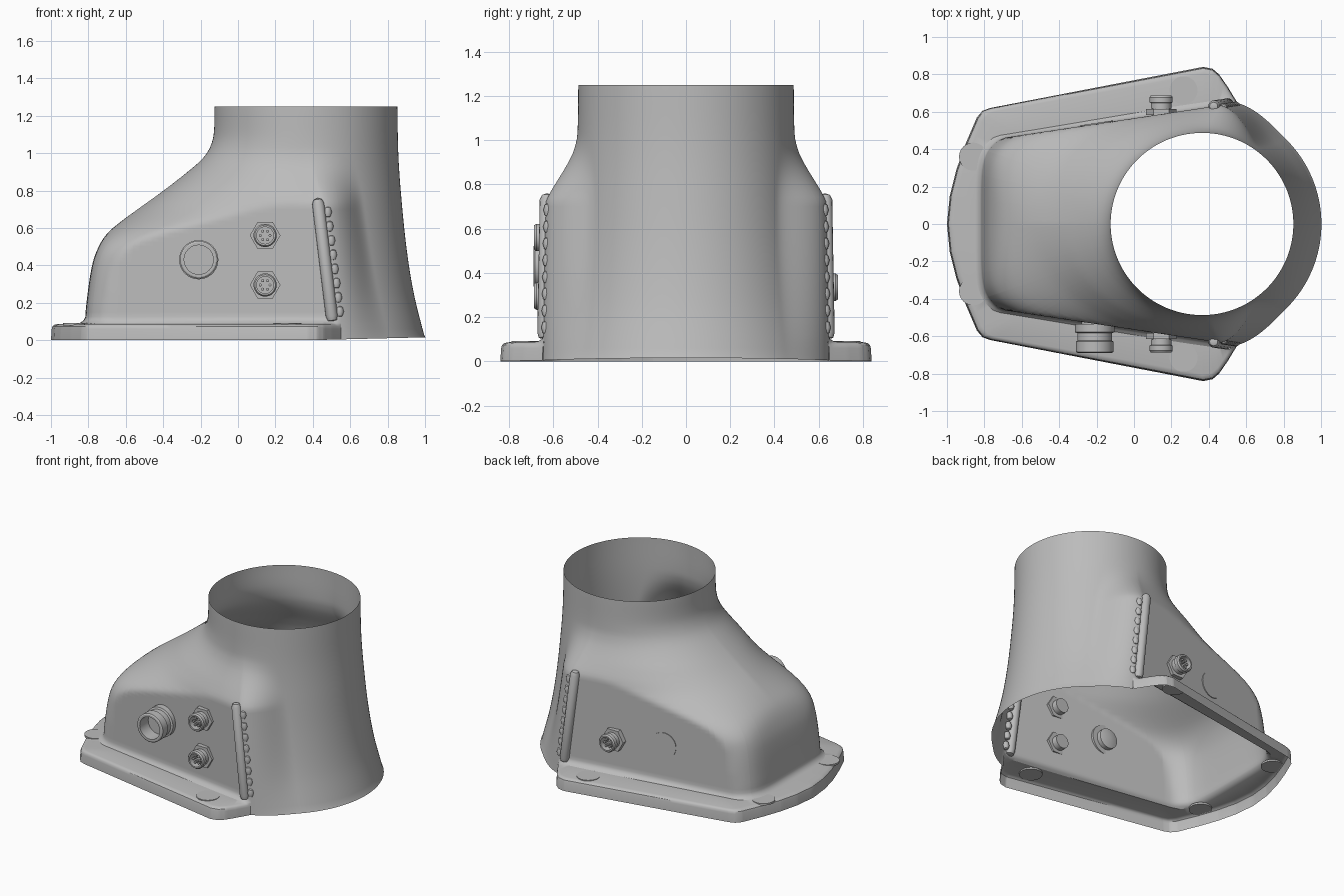
import bpy, bmesh, math
from mathutils import Vector

if "Cube" in bpy.data.objects:
    bpy.data.objects.remove(bpy.data.objects["Cube"])

gray = bpy.data.materials.new("cast gray")
gray.use_nodes = True
gray.diffuse_color = (0.5, 0.5, 0.5, 1)
gray.node_tree.nodes["Principled BSDF"].inputs["Base Color"].default_value = (0.5, 0.5, 0.5, 1)

CX = 0.365      # neck axis
WALL = 0.62     # side wall distance at the neck axis
SLOPE = 0.15    # side wall taper
TIP = math.radians(74)  # where the flange meets the neck


def finish(name, bm, recalc=True, angle=32):
    if recalc:
        bmesh.ops.recalc_face_normals(bm, faces=bm.faces)
    mesh = bpy.data.meshes.new(name)
    bm.to_mesh(mesh)
    bm.free()
    obj = bpy.data.objects.new(name, mesh)
    bpy.context.collection.objects.link(obj)
    mesh.materials.append(gray)
    bpy.ops.object.select_all(action='DESELECT')
    obj.select_set(True)
    bpy.context.view_layer.objects.active = obj
    bpy.ops.object.shade_smooth_by_angle(angle=math.radians(angle))
    return obj


def curve(table, z):
    """Smooth interpolation through (z, value) pairs."""
    if z <= table[0][0]:
        return table[0][1]
    if z >= table[-1][0]:
        return table[-1][1]

    def tangent(i):
        a, b = table[max(i - 1, 0)], table[min(i + 1, len(table) - 1)]
        return (b[1] - a[1]) / (b[0] - a[0])
    i = max(k for k in range(len(table) - 1) if table[k][0] <= z)
    (z0, v0), (z1, v1) = table[i], table[i + 1]
    h = z1 - z0
    t = (z - z0) / h
    return ((2*t**3 - 3*t*t + 1) * v0 + (t**3 - 2*t*t + t) * h * tangent(i)
            + (3*t*t - 2*t**3) * v1 + (t**3 - t*t) * h * tangent(i + 1))


# Height tables for the housing cross-section
LEFT = [(0.08, -0.82), (0.2, -0.81), (0.4, -0.78), (0.5, -0.745), (0.57, -0.70), (0.62, -0.645),
        (0.7, -0.54), (0.8, -0.40), (0.9, -0.27), (0.97, -0.19), (1.03, -0.15), (1.1, -0.13), (1.25, -0.125)]
RIGHT = [(0, 0.637), (0.25, 0.575), (0.5, 0.535), (0.8, 0.505), (1.0, 0.492), (1.25, 0.487)]
SIDE = [(0, 0.66), (0.55, 0.66), (0.65, 0.64), (0.74, 0.615), (0.8, 0.585), (0.85, 0.557),
        (0.9, 0.53), (0.95, 0.508), (1.02, 0.492), (1.25, 0.487)]
TAPER = [(0, SLOPE), (0.68, SLOPE), (0.85, 0.08), (1.05, 0), (1.25, 0)]
POWER = [(0, 9), (0.45, 8), (0.6, 4.2), (0.7, 2.8), (0.85, 2.3), (1.05, 2), (1.25, 2)]
EDGE = [(0, 74), (0.75, 82), (1.0, 88), (1.25, 90)]


def lobe(a, z):
    c, s = math.cos(a), math.sin(a)
    p = curve(POWER, z)
    side = max(0, s - curve(TAPER, z) * c) / curve(SIDE, z)
    end = max(0, -c) / (CX - curve(LEFT, z))
    r = (side ** p + end ** p) ** (-1 / p)
    flat = s - SLOPE * c
    return min(r, WALL / flat) if flat > 0.05 else r


def body_radius(a, z):
    edge = math.radians(curve(EDGE, z))
    if a >= edge:
        r = lobe(a, z)
        if z < 0.125 and a > TIP:   # fillet onto the flange
            r += 0.03 * ((0.125 - z) / 0.035) ** 2 * min(1, (a - TIP) * 12)
        return r
    t = max(0, 1 - (edge - a) / 0.5)
    t = t * t * (3 - 2 * t)
    neck = curve(RIGHT, z)
    return neck + (lobe(edge, z) - neck) * t


OUTLINE = [(0.57, 0.62), (0.50, 0.735), (0.455, 0.80), (0.42, 0.83), (0.37, 0.84), (-0.77, 0.62),
           (-0.81, 0.605), (-0.84, 0.57), (-0.9, 0.43), (-0.95, 0.29), (-0.985, 0.15), (-1.0, 0)]
OUT = [Vector((x - CX, y)) for x, y in OUTLINE]


def flange_radius(a):
    d = Vector((math.cos(a), math.sin(a)))
    for p, q in zip(OUT, OUT[1:]):
        if math.atan2(q.y, q.x) >= a - 1e-6:
            e = q - p
            return (p.x * e.y - p.y * e.x) / (d.x * e.y - d.y * e.x)
    return OUT[-1].length


# Housing: half of the thin shell, mirrored
angles = sorted({round(math.radians(i * 1.25), 5) for i in range(144)} | {TIP, math.pi}
                | {math.atan2(v.y, v.x) for v in OUT[1:-1]})
heights = [0, 0.03, 0.06, 0.09, 0.1, 0.11, 0.125] + [0.15 + 0.022 * i for i in range(51)]
bm = bmesh.new()


def ring(radius, z):
    row = []
    for a in angles:
        y = 0 if a in (0, math.pi) else radius(a) * math.sin(a)
        lift = 0.015 * max(0, math.cos(a)) if z == 0 else 0
        row.append(bm.verts.new((CX + radius(a) * math.cos(a), y, z + lift)))
    return row


def skin(lower, upper, keep):
    for i in range(len(angles) - 1):
        if keep(angles[i]):
            bm.faces.new((lower[i], lower[i + 1], upper[i + 1], upper[i]))


rows = [ring(lambda a, z=z: body_radius(a, z), z) for z in heights]
for z, low, high in zip(heights, rows, rows[1:]):
    skin(low, high, lambda a: z >= 0.09 or a < TIP - 1e-4)

# Flange: sheet top, rounded edge and thin outer wall
previous = rows[heights.index(0.09)]
for inset, z in ((0.035, 0.086), (0.018, 0.082), (0.008, 0.074), (0.004, 0.06), (0, 0)):
    row = ring(lambda a: max(flange_radius(a) - inset, body_radius(a, 0.09) + 0.002), z)
    skin(row, previous, lambda a: a >= TIP - 1e-4)
    previous = row
bmesh.ops.delete(bm, geom=[v for v in bm.verts if not v.link_faces], context='VERTS')
for f in bm.faces:
    f.normal_update()
housing = finish("housing", bm, recalc=False)
mirror = housing.modifiers.new("mirror", 'MIRROR')
mirror.use_axis = (False, True, False)
mirror.merge_threshold = 0.0005


def lathe(name, origin, axis, profile, segments=32):
    """Revolve (radius, distance) pairs about an axis."""
    bm = bmesh.new()
    verts = [bm.verts.new((r, 0, d)) for r, d in profile]
    edges = [bm.edges.new(pair) for pair in zip(verts, verts[1:])]
    bmesh.ops.spin(bm, geom=verts + edges, cent=(0, 0, 0), axis=(0, 0, 1),
                   angle=math.tau, steps=segments, use_duplicate=False)
    bmesh.ops.remove_doubles(bm, verts=bm.verts, dist=0.0003)
    obj = finish(name, bm)
    obj.location = origin
    obj.rotation_euler = Vector((0, 0, 1)).rotation_difference(Vector(axis)).to_euler()
    return obj


def on_wall(x, z, side):
    return Vector((x, side * (WALL + SLOPE * (x - CX)), z))


# Flange bolt pads
for i, (x, y) in enumerate([(-0.86, 0.36), (0.265, 0.715)]):
    for side, word in ((1, "left"), (-1, "right")):
        lathe(f"bolt_pad_{i + 1}_{word}", (x, side * y, 0.082), (0, 0, 1),
              [(0, -0.004), (0.075, -0.004), (0.075, 0.009), (0, 0.009)], 40)

# Large socket
lathe("large_socket", on_wall(-0.21, 0.43, -1), (0, -1, 0),
      [(0, -0.05), (0.07, -0.03), (0.07, 0), (0.105, 0), (0.105, 0.045), (0.092, 0.05), (0.092, 0.09),
       (0.1, 0.095), (0.1, 0.15), (0.092, 0.155), (0.078, 0.155), (0.078, 0.06), (0, 0.06)], 40)


# Small pin connectors with hexagonal nuts
def connector(name, x, z, side):
    base = on_wall(x, z, side)
    axis = (0, side, 0)
    lathe(name, base, axis, [(0, -0.045), (0.05, -0.045), (0.05, 0.03), (0.055, 0.03), (0.055, 0.06),
                             (0.062, 0.063), (0.062, 0.09), (0.055, 0.1), (0.045, 0.1), (0.045, 0.05), (0, 0.05)])
    lathe(name + "_nut", base, axis, [(0, -0.005), (0.082, -0.005), (0.082, 0.028), (0, 0.028)], 6)
    for k in range(6):
        t = k * math.tau / 6
        lathe(f"{name}_pin_{k + 1}", base + Vector((0.026 * math.cos(t), 0, 0.026 * math.sin(t))), axis,
              [(0.008, 0.04), (0.008, 0.085), (0, 0.09)], 8)


connector("upper_connector", 0.145, 0.56, -1)
connector("lower_connector", 0.145, 0.295, -1)
connector("left_connector", 0.145, 0.335, 1)

# Blank port cover on the left wall
lathe("blank_port", on_wall(-0.2, 0.36, 1), (-SLOPE, 1, 0),
      [(0, -0.003), (0.09, -0.003), (0.09, 0.005), (0, 0.005)], 40)

# Corner bars with a row of small knobs behind
for side, word in ((1, "left"), (-1, "right")):
    low, high = on_wall(0.505, 0.1, side), on_wall(0.425, 0.76, side)
    length = (high - low).length
    lathe("corner_bar_" + word, low, high - low,
          [(0, 0), (0.025, 0.006), (0.032, 0.03), (0.032, length - 0.03), (0.022, length - 0.008), (0, length)], 16)
    for k in range(8):
        p = low.lerp(high, 0.08 + 0.115 * k) + Vector((0.045, -0.008 * side, 0))
        lathe(f"knob_{k + 1}_{word}", p, (0, 0, 1),
              [(0, -0.033), (0.016, -0.024), (0.023, 0), (0.016, 0.024), (0, 0.033)], 12)
